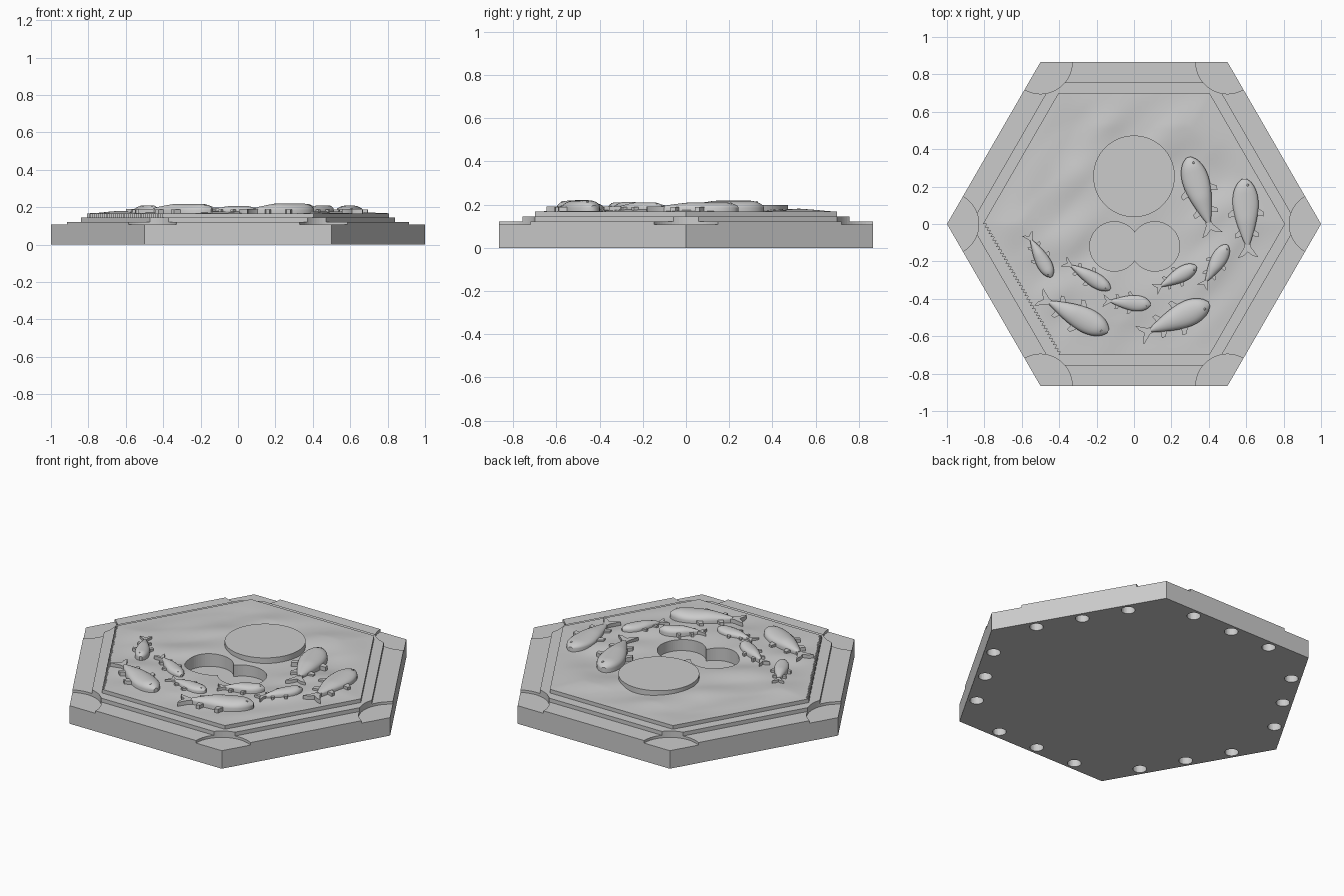
import bpy, bmesh, math
from mathutils import Vector, noise

cube = bpy.data.objects.get("Cube")
if cube:
    bpy.data.objects.remove(cube, do_unlink=True)

grey = bpy.data.materials.new("light_grey")
grey.use_nodes = True
colour = (0.6, 0.6, 0.6, 1)
grey.diffuse_color = colour
grey.node_tree.nodes["Principled BSDF"].inputs["Base Color"].default_value = colour


def finish(bm, name, smooth=None):
    """Turn a bmesh into a named grey object."""
    bmesh.ops.recalc_face_normals(bm, faces=bm.faces)
    mesh = bpy.data.meshes.new(name)
    bm.to_mesh(mesh)
    bm.free()
    mesh.materials.append(grey)
    obj = bpy.data.objects.new(name, mesh)
    bpy.context.collection.objects.link(obj)
    if smooth:
        activate(obj)
        bpy.ops.object.shade_smooth_by_angle(angle=math.radians(smooth))
    return obj


def activate(obj):
    bpy.ops.object.select_all(action='DESELECT')
    obj.select_set(True)
    bpy.context.view_layer.objects.active = obj


def add_prism(bm, points, z0, z1):
    """Extrude a flat outline between two heights."""
    low = [bm.verts.new((x, y, z0)) for x, y in points]
    high = [bm.verts.new((x, y, z1)) for x, y in points]
    bm.faces.new(low[::-1])
    bm.faces.new(high)
    for i in range(len(points)):
        j = (i + 1) % len(points)
        bm.faces.new((low[i], low[j], high[j], high[i]))


def ring(radius, count, cx=0.0, cy=0.0):
    step = math.tau / count
    return [(cx + radius * math.cos(i * step), cy + radius * math.sin(i * step))
            for i in range(count)]


def prism(name, points, z0, z1):
    bm = bmesh.new()
    add_prism(bm, points, z0, z1)
    return finish(bm, name)


def cut(obj, outlines, z0, z1):
    """Subtract a set of separate prisms, then remove the cutter."""
    bm = bmesh.new()
    for points in outlines:
        add_prism(bm, points, z0, z1)
    cutter = finish(bm, "cutter")
    cutter.hide_render = True
    mod = obj.modifiers.new("cut", 'BOOLEAN')
    mod.operation = 'DIFFERENCE'
    mod.solver = 'EXACT'
    mod.object = cutter
    activate(obj)
    bpy.ops.object.modifier_apply(modifier=mod.name)
    bpy.data.objects.remove(cutter, do_unlink=True)


# Stepped hexagonal tile
base = prism("base", ring(1, 6), 0, 0.107)
rim = prism("rim", ring(1, 6), 0.103, 0.122)
step = prism("inner_step", ring(0.873, 6), 0.11, 0.145)

# Round corner recesses
corners = [ring(0.17, 64, x, y) for x, y in ring(1, 6)]
for part in (rim, step):
    cut(part, corners, 0.09, 0.3)

# Round sockets along each underside edge
sockets = []
for side in range(6):
    a = math.radians(60 * side + 30)
    out = Vector((math.cos(a), math.sin(a)))
    along = Vector((-out.y, out.x))
    for k in (-1, 0, 1):
        p = out * 0.814 + along * 0.263 * k
        sockets.append(ring(0.037, 24, p.x, p.y))
cut(base, sockets, -0.05, 0.05)

# Rippled water surface on a triangular lattice
N, R = 40, 0.808


def water_height(x, y, edge):
    n = noise.noise(Vector(((x + y) * 2.2, (y - x) * 4.5, 0.7)))
    return 0.167 + min(1, edge * 4) * (0.004 + 0.016 * n)


bm = bmesh.new()
grid = {}
for q in range(-N, N + 1):
    for r in range(-N, N + 1):
        if abs(q + r) <= N:
            x, y = (q + r / 2) / N * R, r * math.sqrt(3) / 2 / N * R
            edge = 1 - max(abs(q), abs(r), abs(q + r)) / N
            grid[q, r] = bm.verts.new((x, y, water_height(x, y, edge)))
for q, r in grid:
    for tri in (((q, r), (q + 1, r), (q, r + 1)),
                ((q + 1, r), (q + 1, r + 1), (q, r + 1))):
        if all(k in grid for k in tri):
            bm.faces.new([grid[k] for k in tri])
copy = bmesh.ops.extrude_face_region(bm, geom=bm.faces[:], use_keep_orig=True)
for v in copy["geom"]:
    if isinstance(v, bmesh.types.BMVert):
        v.co.z = 0.135
water = finish(bm, "water_surface", 35)

# Double round pocket sunk through all layers
for x in (-0.105, 0.112):
    for part in (base, rim, step, water):
        cut(part, [ring(0.132, 64, x, -0.12)], 0.1, 0.4)

# Raised plain token
prism("round_token", ring(0.218, 96, 0, 0.255), 0.14, 0.198)


def fish(name, head, tail, width, top):
    """Relief fish with a domed body, forked tail and paired fins."""
    head, tail = Vector(head), Vector(tail)
    axis = tail - head
    side = Vector((-axis.y, axis.x)).normalized() * width / 2

    def at(t, s):
        return tuple(head + axis * t + side * s)

    bm = bmesh.new()
    rows, shoulder = [], 0.185
    count, arc = 18, 10
    for i in range(count + 1):
        s = 0.01 + 0.99 * i / count
        w = math.sin(math.pi * s ** 0.65) ** 0.9 + 0.17 * s
        rise = (top - shoulder) * min(1, w + 0.15)
        row = [bm.verts.new((*at(s * 0.84, -w), 0.15))]
        for k in range(arc + 1):
            a = math.pi * k / arc
            row.append(bm.verts.new((*at(s * 0.84, -w * math.cos(a)),
                                     shoulder + rise * math.sin(a))))
        row.append(bm.verts.new((*at(s * 0.84, w), 0.15)))
        rows.append(row)
    for a, b in zip(rows, rows[1:]):
        for k in range(len(a)):
            j = (k + 1) % len(a)
            bm.faces.new((a[k], a[j], b[j], b[k]))
    bm.faces.new(rows[0])
    bm.faces.new(rows[-1][::-1])
    # Forked tail
    add_prism(bm, [at(0.78, -0.2), at(0.87, -0.28), at(1, -0.85), at(0.98, -0.4),
                   at(0.93, 0), at(0.98, 0.4), at(1, 0.85), at(0.87, 0.28),
                   at(0.78, 0.2)], 0.15, 0.19)
    # Front and rear fins
    for m in (-1, 1):
        for t, w, reach in ((0.36, 0.8, 1.5), (0.62, 0.3, 1.0)):
            add_prism(bm, [at(t, w * m), at(t + 0.08, reach * m),
                           at(t + 0.13, reach * 0.95 * m), at(t + 0.1, w * 0.8 * m)],
                      0.15, 0.188)
    # Eye
    eye = bmesh.ops.create_uvsphere(bm, u_segments=8, v_segments=6, radius=width * 0.05)
    bmesh.ops.translate(bm, verts=eye["verts"],
                        vec=(*at(0.09, 0.25), shoulder + (top - shoulder) * 0.75))
    finish(bm, name, 40)


# Shoal of fish: head, tail, body width, top height
shoal = [
    ((0.29, 0.36), (0.42, -0.06), 0.135, 0.218),
    ((0.59, 0.245), (0.61, -0.18), 0.13, 0.21),
    ((-0.44, -0.285), (-0.57, -0.05), 0.075, 0.21),
    ((-0.125, -0.35), (-0.375, -0.2), 0.075, 0.21),
    ((-0.135, -0.575), (-0.51, -0.39), 0.125, 0.218),
    ((0.09, -0.43), (-0.165, -0.41), 0.08, 0.206),
    ((0.405, -0.425), (0.03, -0.595), 0.13, 0.22),
    ((0.335, -0.225), (0.11, -0.35), 0.078, 0.212),
    ((0.5, -0.11), (0.365, -0.34), 0.08, 0.21),
]
for i, spec in enumerate(shoal):
    fish(f"fish_{i + 1}", *spec)
